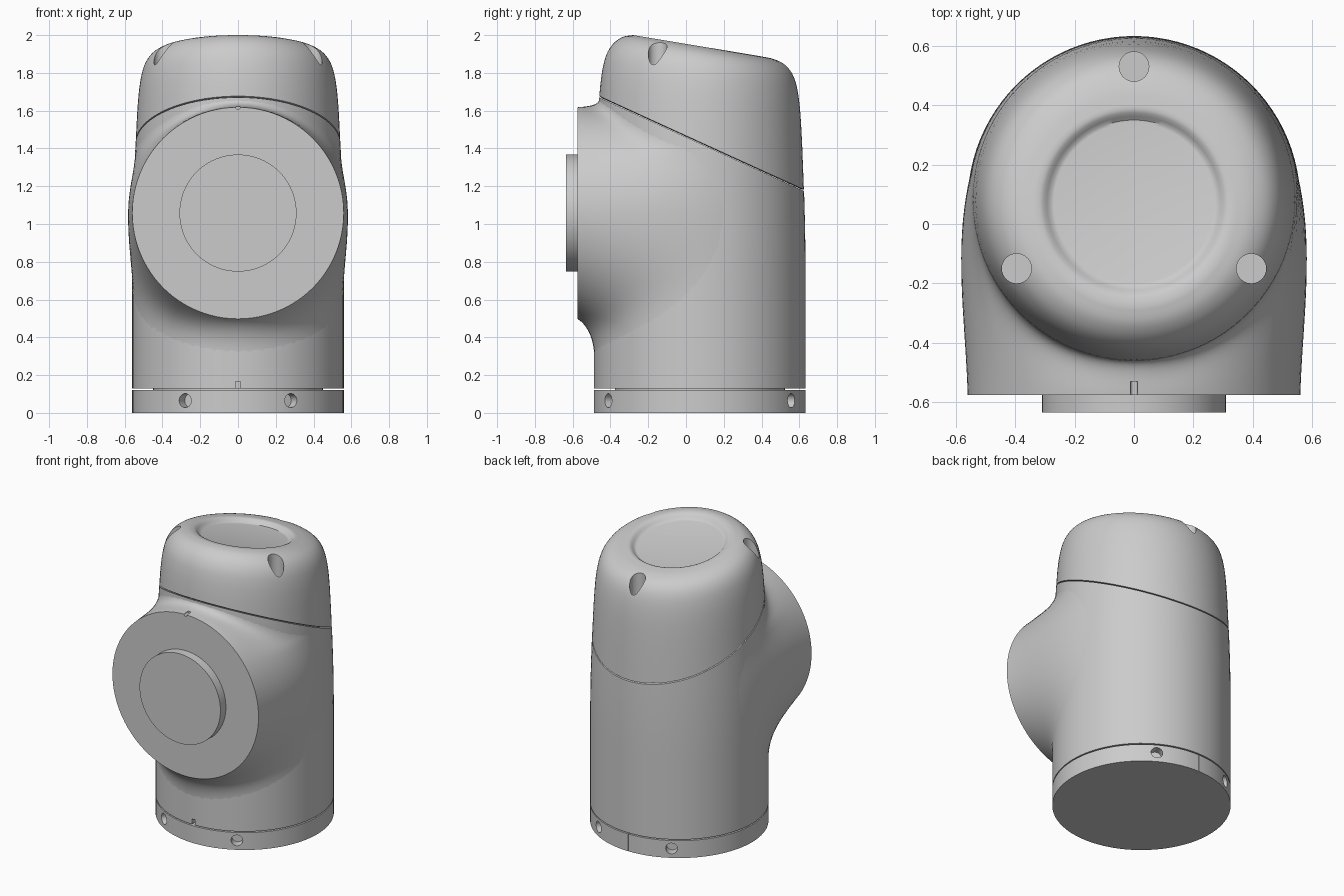
import bpy, bmesh, math
from mathutils import Vector, Matrix

if "Cube" in bpy.data.objects:
    bpy.data.objects.remove(bpy.data.objects["Cube"])

N = 96
ANG = [2 * math.pi * i / N for i in range(N)]
CY, R, FZ = 0.073, 0.56, 1.058          # column axis, radius, flange height


def finish(obj, angle=35):
    bpy.ops.object.select_all(action='DESELECT')
    obj.select_set(True)
    bpy.context.view_layer.objects.active = obj
    bpy.ops.object.shade_smooth_by_angle(angle=math.radians(angle))


def make(name, bm):
    bmesh.ops.recalc_face_normals(bm, faces=bm.faces[:])
    me = bpy.data.meshes.new(name)
    bm.to_mesh(me)
    bm.free()
    obj = bpy.data.objects.new(name, me)
    bpy.context.collection.objects.link(obj)
    return obj


def loft(name, rings):
    bm = bmesh.new()
    vs = [[bm.verts.new(p) for p in ring] for ring in rings]
    for a, b in zip(vs, vs[1:]):
        for i in range(len(a)):
            j = (i + 1) % len(a)
            bm.faces.new((a[i], a[j], b[j], b[i]))
    bm.faces.new(vs[0])
    bm.faces.new(vs[-1])
    return make(name, bm)


def cylinder(name, p0, p1, r, seg=N):
    p0, p1 = Vector(p0), Vector(p1)
    bm = bmesh.new()
    rot = (p1 - p0).to_track_quat('Z', 'Y').to_matrix().to_4x4()
    bmesh.ops.create_cone(bm, cap_ends=True, segments=seg, radius1=r, radius2=r,
                          depth=(p1 - p0).length,
                          matrix=Matrix.Translation((p0 + p1) / 2) @ rot)
    return make(name, bm)


def box(name, center, size):
    bm = bmesh.new()
    bmesh.ops.create_cube(bm, size=1, matrix=Matrix.Translation(center) @ Matrix.Diagonal((*size, 1)))
    return make(name, bm)


def cut(obj, cutters):
    for c in cutters:
        c.hide_render = True
        m = obj.modifiers.new("cut", 'BOOLEAN')
        m.operation, m.solver, m.object = 'DIFFERENCE', 'EXACT', c
        bpy.context.view_layer.objects.active = obj
        bpy.ops.object.modifier_apply(modifier=m.name)
        bpy.data.objects.remove(c)


def tilted(ring, a):
    """Point on a tilted ring given by its front and back (y, z)."""
    yf, zf, yb, zb = ring
    s = (1 - math.cos(a)) / 2
    return Vector(((yb - yf) / 2 * math.sin(a), yf + (yb - yf) * s, zf + (zb - zf) * s))


# Column: round below, easing into the slanted seam
SEAM = (-0.46, 1.67, 0.625, 1.175)


def column(a, z):
    p = tilted(SEAM, a)
    t = min(max((z - 0.7) / (p.z - 0.7), 0), 1) ** 2
    x, y = R * math.sin(a), CY - R * math.cos(a)
    return Vector((x + (p.x - x) * t, y + (p.y - y) * t, z))


Z0 = 0.128
body = loft("column_body", [[column(a, Z0 + (tilted(SEAM, a).z - Z0) * k / 24) for a in ANG]
                            for k in range(25)])
cut(body, [box("notch_cutter", (0, -0.48, 0.14), (0.026, 0.06, 0.05))])
finish(body)

# Flange: disc on the front flowing back onto the column
STEPS, SPREAD = 20, 1.9
paths = []
for th in ANG:
    s, c = math.sin(th), math.cos(th)
    p0 = Vector((R * s, -0.575, FZ + R * c))
    k = 0.03 + 0.6 * max(0, -c) ** 2 + 0.1 * max(0, c) ** 2
    t0 = Vector((k * s, 1, k * c)).normalized()
    reach = 0.61 if c > 0 else 0.78
    a = SPREAD * s
    z = min(FZ + reach * c, tilted(SEAM, a).z - 0.004)
    p1 = column(a, z)
    t1 = (column(a + 0.01 * SPREAD * s, z + 0.01 * reach * c) - p1).normalized()
    p1 -= 0.002 * Vector((math.sin(a), -math.cos(a), 0))
    L = (p1 - p0).length * 1.05
    path = []
    for i in range(STEPS + 1):
        u = i / STEPS
        path.append(p0 * (2*u**3 - 3*u**2 + 1) + t0 * L * (u**3 - 2*u**2 + u)
                    + p1 * (3*u**2 - 2*u**3) + t1 * L * (u**3 - u**2))
    path.append(Vector((0, CY, FZ)).lerp(p1, 0.2))
    paths.append(path)
flange = loft("side_flange", list(zip(*paths)))
cut(flange, [cylinder("mark_cutter", (0, -0.6, FZ + R), (0, -0.53, FZ + R), 0.012, 16)])
finish(flange)

finish(cylinder("flange_boss", (0, -0.635, FZ), (0, -0.57, FZ), 0.31))

# Cap: tilted rounded dome with a shallow dish on top
PROFILE = [(-0.459, 1.677, 0.624, 1.183), (-0.452, 1.75, 0.612, 1.48),
           (-0.44, 1.83, 0.598, 1.66), (-0.42, 1.90, 0.573, 1.775),
           (-0.385, 1.955, 0.53, 1.84), (-0.335, 1.99, 0.465, 1.873),
           (-0.28, 2.0, 0.40, 1.887)]
rings = [(-0.445, 1.666, 0.61, 1.184)]
for i in range(len(PROFILE) - 1):
    q = [Vector(PROFILE[min(max(i + d, 0), len(PROFILE) - 1)]) for d in (-1, 0, 1, 2)]
    for n in range(4):
        u = n / 4
        rings.append(tuple(0.5 * (2*q[1] + (q[2] - q[0])*u + (2*q[0] - 5*q[1] + 4*q[2] - q[3])*u*u
                                  + (3*q[1] - q[0] - 3*q[2] + q[3])*u**3)))
rings.append(PROFILE[-1])


def top(y):
    return 2.0 - 0.166 * (y + 0.28)


for r, d in ((0.318, 0.0), (0.305, 0.006), (0.293, 0.018), (0.28, 0.03), (0.27, 0.032)):
    rings.append((0.07 - r, top(0.07 - r) - d, 0.07 + r, top(0.07 + r) - d))
cap = loft("top_cap", [[tilted(r, a) for a in ANG] for r in rings])
cut(cap, [cylinder("screw_cutter", (x, y, z), (x, y, 2.2), 0.05, 32)
          for x, y, z in ((0, 0.53, 1.68), (0.395, -0.15, 1.77), (-0.395, -0.15, 1.77))])
finish(cap)

# Base ring with four radial holes and a split at the back
base = cylinder("base_ring", (0, CY, 0), (0, CY, 0.12), R)
cutters = [box("split_cutter", (0, CY + R, 0.06), (0.005, 0.06, 0.2))]
for deg in (30, -30, 150, -150):
    d = Vector((math.sin(math.radians(deg)), -math.cos(math.radians(deg)), 0))
    c = Vector((0, CY, 0.065))
    cutters.append(cylinder("hole_cutter", c + d * 0.5, c + d * 0.65, 0.037, 32))
cut(base, cutters)
finish(base)

# Core visible in the thin gap above the base ring
finish(cylinder("gap_core", (0, CY, 0.1), (0, CY, 0.15), 0.45))
